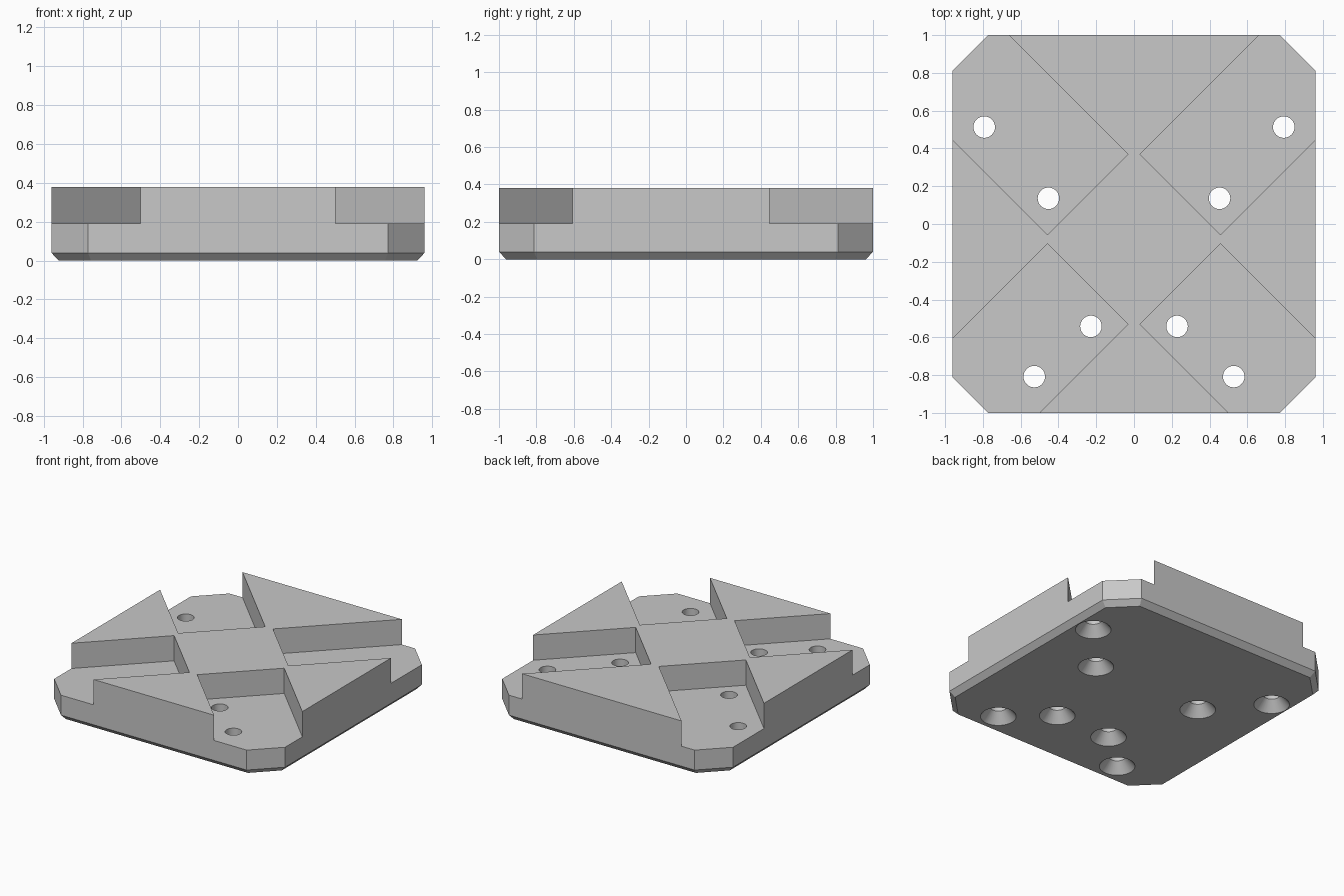
import bpy
import bmesh
import math
from mathutils import Vector

cube = bpy.data.objects.get("Cube")
if cube:
    bpy.data.objects.remove(cube, do_unlink=True)

HALF_X, HALF_Y, HEIGHT = 0.96, 1.0, 0.38
FLOOR = 0.19          # pocket floor height
CORNER = 0.188        # corner cut
BEVEL = 0.038         # bottom edge bevel

grey = bpy.data.materials.new("machined grey")
grey.use_nodes = True
grey.diffuse_color = (0.58, 0.58, 0.58, 1)
grey.node_tree.nodes["Principled BSDF"].inputs["Base Color"].default_value = grey.diffuse_color


def add_loft(bm, rings):
    """Closed solid through matching rings of points."""
    loops = [[bm.verts.new(p) for p in ring] for ring in rings]
    n = len(loops[0])
    for low, high in zip(loops, loops[1:]):
        for i in range(n):
            j = (i + 1) % n
            bm.faces.new((low[i], low[j], high[j], high[i]))
    bm.faces.new(loops[0][::-1])
    bm.faces.new(loops[-1])


def make_object(name, bm):
    bmesh.ops.recalc_face_normals(bm, faces=bm.faces)
    mesh = bpy.data.meshes.new(name)
    bm.to_mesh(mesh)
    bm.free()
    mesh.materials.append(grey)
    obj = bpy.data.objects.new(name, mesh)
    bpy.context.collection.objects.link(obj)
    return obj


def octagon(inset, z):
    x, y = HALF_X - inset, HALF_Y - inset
    c = CORNER - inset * (1 - math.tan(math.pi / 8))
    return [(x, c - y, z), (x, y - c, z), (x - c, y, z), (c - x, y, z),
            (-x, y - c, z), (-x, c - y, z), (c - x, -y, z), (x - c, -y, z)]


def circle(x, y, radius, z, sides=32):
    return [(x + radius * math.cos(a), y + radius * math.sin(a), z)
            for a in (math.tau * i / sides for i in range(sides))]


# Base block with cut corners and a bevelled underside
bm = bmesh.new()
add_loft(bm, [octagon(BEVEL, 0), octagon(0, 0.04), octagon(0, HEIGHT)])
block = make_object("mounting_block", bm)

# Four diagonal pockets running out through the corners
bm = bmesh.new()
for sx in (-1, 1):
    for sy, inner_y in ((-1, -0.318), (1, 0.156)):
        out = Vector((sx, sy, 0)).normalized()
        side = Vector((-out.y, out.x, 0)) * 0.301
        start = Vector((sx * 0.245, inner_y, 0))
        end = start + out * 2
        plan = [start - side, end - side, end + side, start + side]
        add_loft(bm, [[(p.x, p.y, z) for p in plan] for z in (FLOOR, HEIGHT + 0.1)])
pockets = make_object("pocket_cutter", bm)

# Countersunk screw holes, wide on the underside
bm = bmesh.new()
for x, y in ((0.793, 0.513), (0.453, 0.136), (0.228, -0.542), (0.528, -0.808)):
    for sx in (-1, 1):
        add_loft(bm, [circle(sx * x, y, r, z) for r, z in
                      ((0.122, -0.05), (0.122, 0), (0.057, 0.075), (0.057, 0.3))])
holes = make_object("hole_cutter", bm)

# Cut the block and discard the cutters
bpy.context.view_layer.objects.active = block
for cutter in (pockets, holes):
    cutter.hide_render = True
    mod = block.modifiers.new(cutter.name, "BOOLEAN")
    mod.operation = "DIFFERENCE"
    mod.solver = "EXACT"
    mod.object = cutter
    bpy.ops.object.modifier_apply(modifier=mod.name)
    bpy.data.objects.remove(cutter, do_unlink=True)

bpy.ops.object.select_all(action="DESELECT")
block.select_set(True)
bpy.ops.object.shade_smooth_by_angle(angle=math.radians(25))
